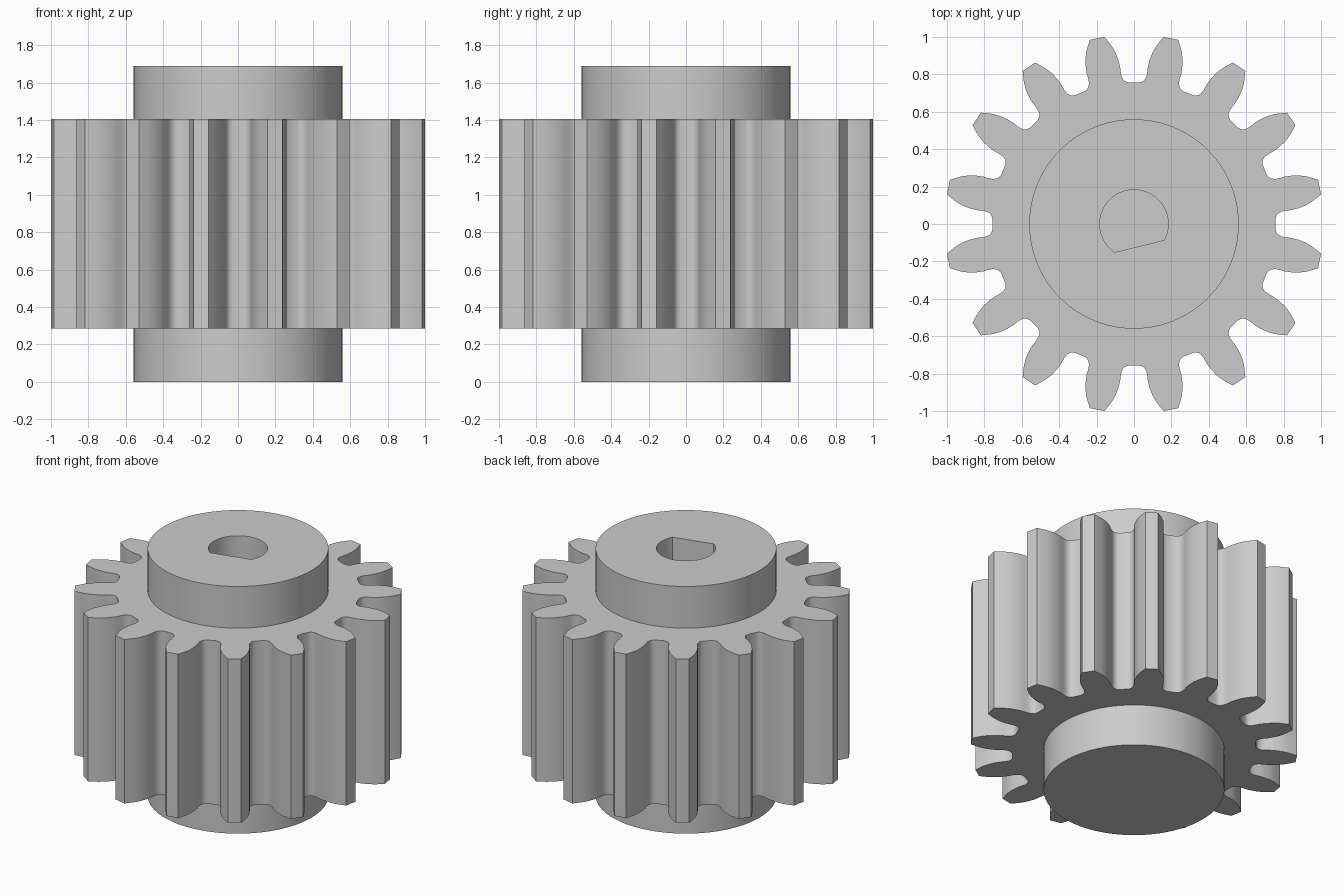
import bpy
import bmesh
from math import radians, sin, cos, acos, pi

cube = bpy.data.objects.get("Cube")
if cube:
    bpy.data.objects.remove(cube, do_unlink=True)

TEETH = 16
HUB_R, BORE_R, FLAT_DIST = 0.56, 0.183, 0.122
Z_BOTTOM, Z_BORE, Z_LOW, Z_HIGH, Z_TOP = 0.0, 0.285, 0.285, 1.405, 1.69

# Half of one tooth gap, from the root centre out to the tooth tip
HALF_GAP = [(0.03, 0.757), (0.045, 0.762), (0.057, 0.772), (0.066, 0.788),
            (0.071, 0.81), (0.074, 0.84), (0.083, 0.875), (0.098, 0.915),
            (0.118, 0.95), (0.158, 1.0)]


def circle(radius, count):
    return [(radius * cos(2 * pi * i / count), radius * sin(2 * pi * i / count))
            for i in range(count)]


def gear_outline():
    gap = [(x, y) for x, y in reversed(HALF_GAP)] + [(-x, y) for x, y in HALF_GAP]
    points = []
    for k in range(TEETH):
        a = 2 * pi * k / TEETH
        points += [(x * cos(a) - y * sin(a), x * sin(a) + y * cos(a)) for x, y in gap]
    return points


def d_bore(count=48):
    # Circle cut by one flat, tilted slightly
    mid, half = radians(-76.2), acos(FLAT_DIST / BORE_R)
    sweep = 2 * pi - 2 * half
    angles = [mid + half + sweep * i / count for i in range(count + 1)]
    return [(BORE_R * cos(a), BORE_R * sin(a)) for a in angles]


bm = bmesh.new()


def ring(points, z):
    verts = [bm.verts.new((x, y, z)) for x, y in points]
    edges = [bm.edges.new((v, verts[(i + 1) % len(verts)])) for i, v in enumerate(verts)]
    return verts, edges


def wall(points, z0, z1):
    low, high = ring(points, z0), ring(points, z1)
    n = len(points)
    for i in range(n):
        j = (i + 1) % n
        bm.faces.new((low[0][i], low[0][j], high[0][j], high[0][i]))
    return low, high


def cap(outer, inner):
    bmesh.ops.triangle_fill(bm, use_beauty=True, edges=outer[1] + inner[1],
                            normal=(0, 0, 1))


# Side walls of the hubs, the teeth and the shaft bore
hub_circle = circle(HUB_R, 96)
hub_base, hub_low = wall(hub_circle, Z_BOTTOM, Z_LOW)
hub_high, hub_top = wall(hub_circle, Z_HIGH, Z_TOP)
gear_low, gear_high = wall(gear_outline(), Z_LOW, Z_HIGH)
bore_floor, bore_top = wall(d_bore(), Z_BORE, Z_TOP)

# Flat end faces
cap(gear_low, hub_low)
cap(gear_high, hub_high)
cap(hub_top, bore_top)
bm.faces.new(hub_base[0])
bm.faces.new(bore_floor[0])
bmesh.ops.recalc_face_normals(bm, faces=bm.faces[:])

mesh = bpy.data.meshes.new("pinion_gear")
bm.to_mesh(mesh)
bm.free()
gear = bpy.data.objects.new("pinion_gear", mesh)
bpy.context.collection.objects.link(gear)

# Plain grey metal
grey = bpy.data.materials.new("grey")
grey.use_nodes = True
colour = (0.6, 0.6, 0.6, 1)
grey.diffuse_color = colour
grey.node_tree.nodes["Principled BSDF"].inputs["Base Color"].default_value = colour
mesh.materials.append(grey)

# Smooth flanks and cylinders with crisp edges
bpy.ops.object.select_all(action="DESELECT")
gear.select_set(True)
bpy.context.view_layer.objects.active = gear
bpy.ops.object.shade_smooth_by_angle(angle=radians(30))
